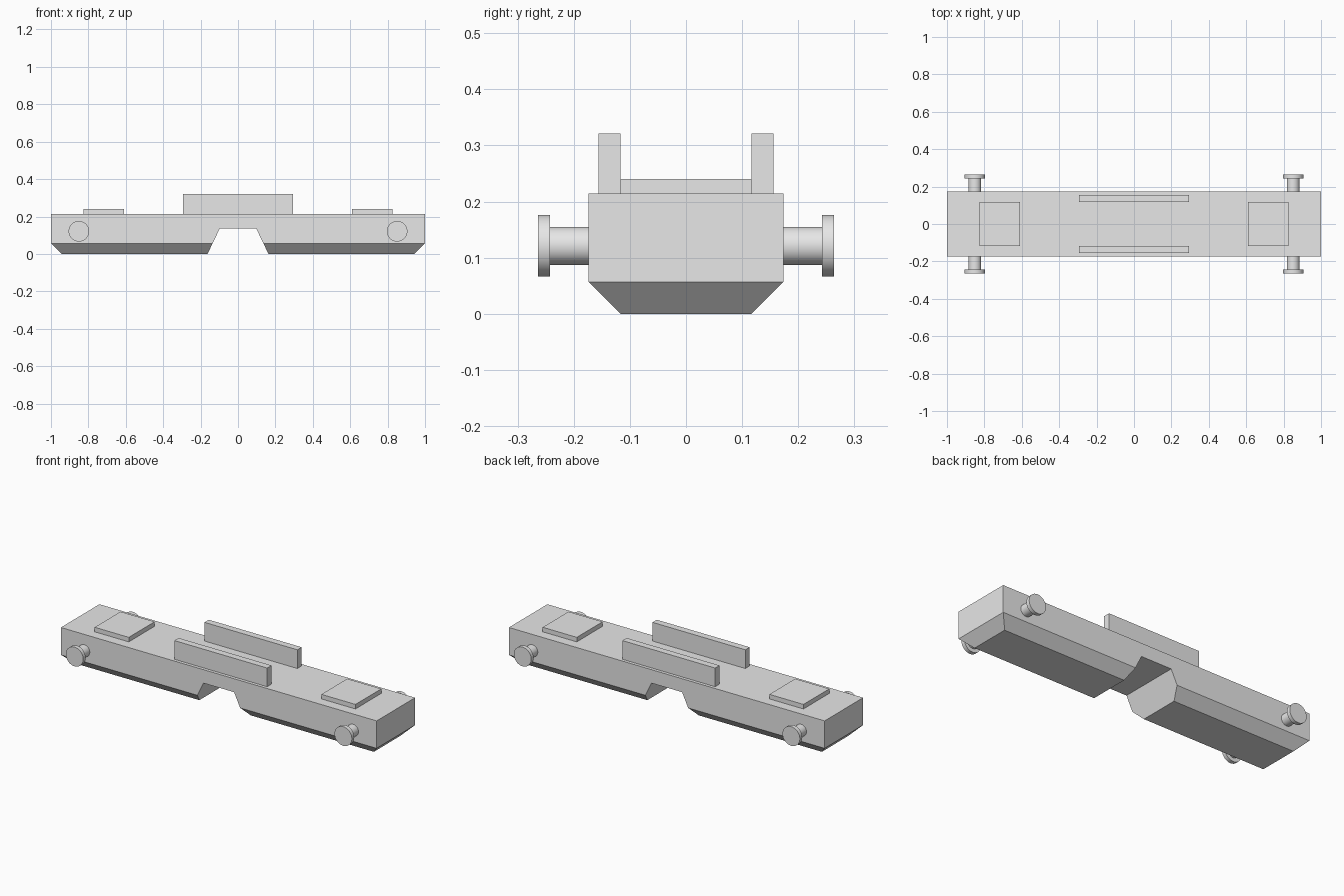
import bpy
import bmesh
import math
from mathutils import Matrix, Vector

if "Cube" in bpy.data.objects:
    bpy.data.objects.remove(bpy.data.objects["Cube"], do_unlink=True)

grey = bpy.data.materials.new("plain_grey")
grey.use_nodes = True
grey.diffuse_color = (0.8, 0.8, 0.8, 1)
grey.node_tree.nodes["Principled BSDF"].inputs["Base Color"].default_value = (0.8, 0.8, 0.8, 1)


def finish(name, bm):
    bmesh.ops.recalc_face_normals(bm, faces=bm.faces)
    mesh = bpy.data.meshes.new(name)
    bm.to_mesh(mesh)
    bm.free()
    mesh.materials.append(grey)
    obj = bpy.data.objects.new(name, mesh)
    bpy.context.collection.objects.link(obj)
    return obj


def block(name, low, high):
    low, high = Vector(low), Vector(high)
    bm = bmesh.new()
    bmesh.ops.create_cube(bm, size=1)
    bmesh.ops.scale(bm, vec=high - low, verts=bm.verts)
    bmesh.ops.translate(bm, vec=(low + high) / 2, verts=bm.verts)
    return finish(name, bm)


def extrude_profile(name, points, y0, y1):
    bm = bmesh.new()
    face = bm.faces.new([bm.verts.new((x, y0, z)) for x, z in points])
    new = bmesh.ops.extrude_face_region(bm, geom=[face])["geom"]
    bmesh.ops.translate(bm, vec=(0, y1 - y0, 0),
                        verts=[v for v in new if isinstance(v, bmesh.types.BMVert)])
    return finish(name, bm)


# Chassis: straight upper hull with a skirt sloping in on all four sides
CHAMFER, DECK, WIDE = 0.057, 0.214, 0.174
bm = bmesh.new()
rings = []
for inset, z in ((CHAMFER, 0), (0, CHAMFER), (0, DECK)):
    x, y = 1 - inset, WIDE - inset
    rings.append([bm.verts.new(p) for p in
                  ((-x, -y, z), (x, -y, z), (x, y, z), (-x, y, z))])
for a, b in zip(rings, rings[1:]):
    for i in range(4):
        j = (i + 1) % 4
        bm.faces.new((a[i], a[j], b[j], b[i]))
bm.faces.new(rings[0])
bm.faces.new(rings[-1])
chassis = finish("chassis", bm)

# Tapered notch across the middle of the underside
cutter = extrude_profile("notch_cutter",
                         [(-0.187, -0.05), (0.187, -0.05), (0.097, 0.137), (-0.097, 0.137)],
                         -0.3, 0.3)
cutter.hide_render = True
cut = chassis.modifiers.new("notch", "BOOLEAN")
cut.operation = "DIFFERENCE"
cut.solver = "EXACT"
cut.object = cutter
bpy.context.view_layer.objects.active = chassis
bpy.ops.object.modifier_apply(modifier=cut.name)
bpy.data.objects.remove(cutter, do_unlink=True)

# Upright rails on the deck
for side, s in (("left", 1), ("right", -1)):
    y0, y1 = sorted((s * 0.117, s * 0.156))
    block("rail_" + ("back" if s > 0 else "front"), (-0.294, y0, DECK), (0.294, y1, 0.321))

# Raised pads near each end
for side, s in (("left", 1), ("right", -1)):
    x0, x1 = sorted((s * 0.61, s * 0.826))
    block("pad_" + side, (x0, -0.117, DECK), (x1, 0.117, 0.24))

# Flanged side pegs
for side, sx in (("left", 1), ("right", -1)):
    for end, sy in (("back", 1), ("front", -1)):
        bm = bmesh.new()
        for radius, y0, y1 in ((0.034, 0.17, 0.242), (0.055, 0.242, 0.264)):
            place = (Matrix.Translation((sx * 0.851, sy * (y0 + y1) / 2, 0.121))
                     @ Matrix.Rotation(math.pi / 2, 4, "X"))
            bmesh.ops.create_cone(bm, cap_ends=True, segments=48, radius1=radius,
                                  radius2=radius, depth=y1 - y0, matrix=place)
        peg = finish("peg_" + end + "_" + side, bm)
        bpy.ops.object.select_all(action="DESELECT")
        peg.select_set(True)
        bpy.context.view_layer.objects.active = peg
        bpy.ops.object.shade_smooth_by_angle(angle=math.radians(30))
